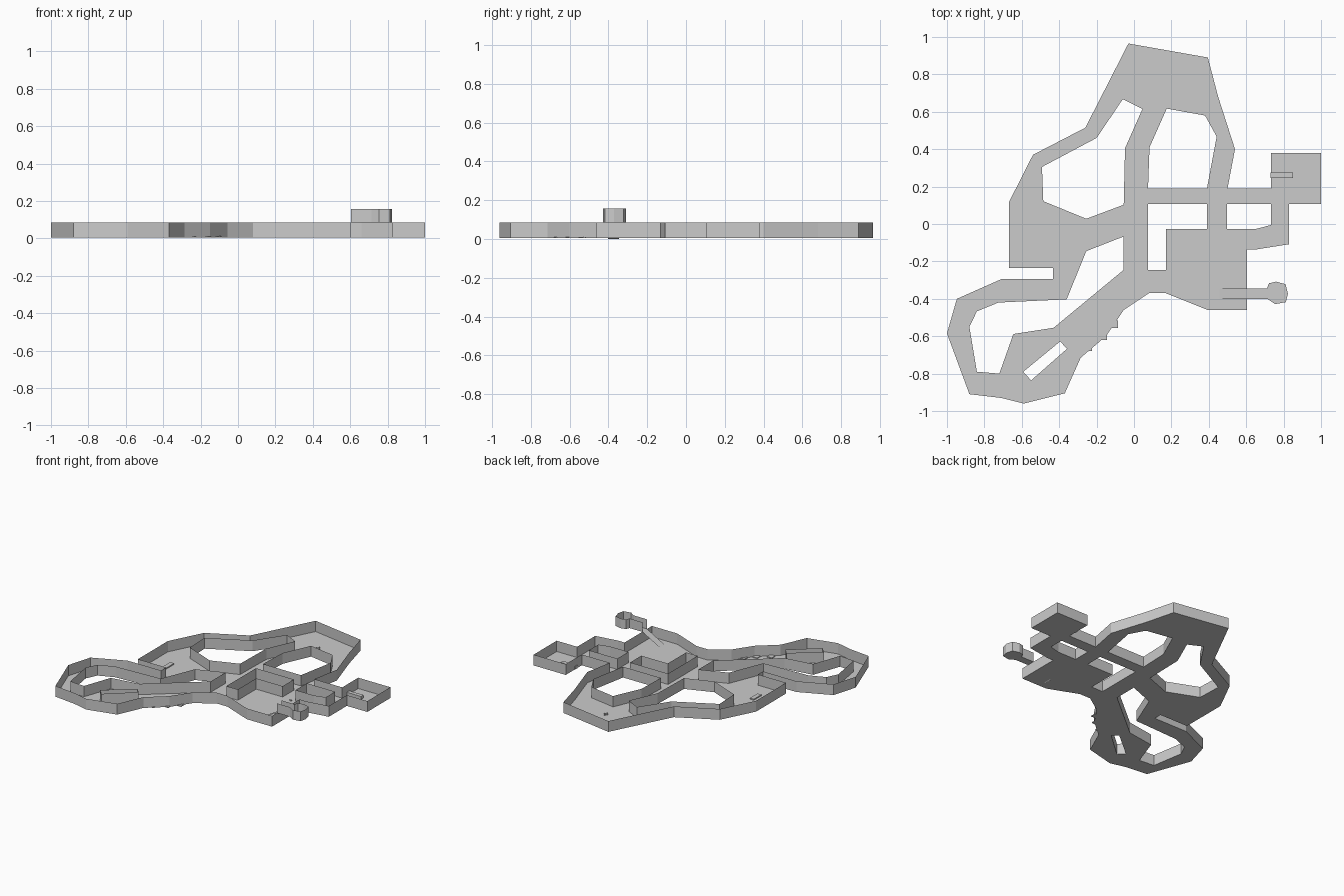
import bpy, bmesh
from math import radians
from mathutils import Matrix

if "Cube" in bpy.data.objects:
    bpy.data.objects.remove(bpy.data.objects["Cube"])

FLOOR, TOP, UPPER = 0.004, 0.085, 0.157

grey = bpy.data.materials.new("plain grey")
grey.diffuse_color = (0.6, 0.6, 0.6, 1)
grey.use_nodes = True
grey.node_tree.nodes["Principled BSDF"].inputs["Base Color"].default_value = grey.diffuse_color


def finish(name, bm):
    me = bpy.data.meshes.new(name)
    bm.to_mesh(me)
    bm.free()
    me.materials.append(grey)
    ob = bpy.data.objects.new(name, me)
    bpy.context.collection.objects.link(ob)


def floor(name, loops, z):
    bm = bmesh.new()
    for pts in loops:
        vs = [bm.verts.new((x, y, z)) for x, y in pts]
        for i in range(len(vs)):
            bm.edges.new((vs[i - 1], vs[i]))
    bmesh.ops.triangle_fill(bm, use_beauty=True, use_dissolve=False, edges=bm.edges[:], normal=(0, 0, 1))
    for f in bm.faces:
        f.normal_update()
        if f.normal.z < 0:
            f.normal_flip()
    finish(name, bm)


def wall(name, pts, z0, z1, closed=True):
    bm = bmesh.new()
    lo = [bm.verts.new((x, y, z0)) for x, y in pts]
    hi = [bm.verts.new((x, y, z1)) for x, y in pts]
    for i in range(0 if closed else 1, len(pts)):
        bm.faces.new((lo[i - 1], lo[i], hi[i], hi[i - 1]))
    finish(name, bm)


def box(name, x, y, sx, sy, z0, z1, turn=0):
    bm = bmesh.new()
    m = (Matrix.Translation((x, y, (z0 + z1) / 2)) @ Matrix.Rotation(radians(turn), 4, 'Z')
         @ Matrix.Diagonal((sx, sy, z1 - z0, 1)))
    bmesh.ops.create_cube(bm, size=1, matrix=m)
    finish(name, bm)


# Outer outline of the map, clockwise from the far peak
outline = [(-.03, .965), (.395, .89), (.45, .68), (.54, .40), (.50, .19), (.733, .19),
           (.733, .38), (1, .38), (1, .106), (.83, .106), (.83, -.108), (.66, -.135),
           (.605, -.135), (.605, -.46), (.395, -.46), (.17, -.37), (.08, -.37), (-.055, -.46),
           (-.15, -.60), (-.285, -.715), (-.37, -.905), (-.59, -.96), (-.71, -.93), (-.88, -.91),
           (-1, -.585), (-.947, -.40), (-.71, -.295), (-.433, -.295), (-.433, -.235),
           (-.667, -.235), (-.667, .12), (-.54, .37), (-.26, .515)]

# Walled openings between the corridors
north_west = [(-.06, .667), (.045, .615), (-.048, .405), (-.055, .103), (-.255, .028),
              (-.485, .122), (-.492, .305), (-.20, .46)]
north_east = [(.175, .617), (.38, .58), (.442, .467), (.39, .19), (.075, .19), (.083, .41)]
centre = [(.075, .106), (.39, .106), (.39, -.027), (.17, -.027), (.17, -.245), (.075, -.245)]
east = [(.497, .106), (.733, .106), (.733, -.005), (.65, -.027), (.497, -.027)]
south_west = [(-.055, -.067), (-.255, -.145), (-.36, -.403), (-.725, -.42), (-.84, -.467),
              (-.88, -.55), (-.84, -.79), (-.72, -.80), (-.645, -.588), (-.43, -.555),
              (-.055, -.245)]
south_slot = [(-.395, -.628), (-.358, -.667), (-.55, -.836), (-.592, -.79)]
openings = {"north_west": north_west, "north_east": north_east, "centre": centre,
            "east": east, "south_west": south_west, "south_slot": south_slot}

floor("main_floor", [outline] + list(openings.values()), FLOOR)
wall("outer_wall", outline, FLOOR, TOP)
for key, pts in openings.items():
    wall(key + "_wall", pts, FLOOR, TOP)

# Raised side room with its short corridor
room = [(.605, -.345), (.71, -.345), (.722, -.317), (.76, -.308), (.81, -.322), (.823, -.372),
        (.812, -.418), (.755, -.428), (.715, -.402), (.605, -.402)]
floor("upper_floor", [room], TOP)
wall("upper_wall", room, TOP, UPPER, closed=False)

# Ramp up to the side room
bm = bmesh.new()
bm.faces.new([bm.verts.new(p) for p in [(.45, -.402, 0), (.605, -.402, TOP),
                                        (.605, -.345, TOP), (.45, -.345, 0)]])
finish("ramp", bm)

# Low counters in the rooms
box("east_counter", .79, .26, .12, .03, FLOOR, .027)
box("west_counter", -.533, -.065, .033, .09, FLOOR, .012)

# Small props on the floor
box("marker_long", .143, .745, .028, .007, FLOOR, .012)
box("marker_cross", .143, .745, .007, .04, FLOOR, .012)
box("doorway_prop", .47, -.046, .014, .006, FLOOR, .012)
box("wall_prop", -.10, -.525, .018, .007, FLOOR, .012)

# Ledges poking through the south wall
for i, (x, y) in enumerate([(-.105, -.535), (-.165, -.60), (-.245, -.66)]):
    box("ledge_%d" % i, x, y, .04, .04, FLOOR, .010)
